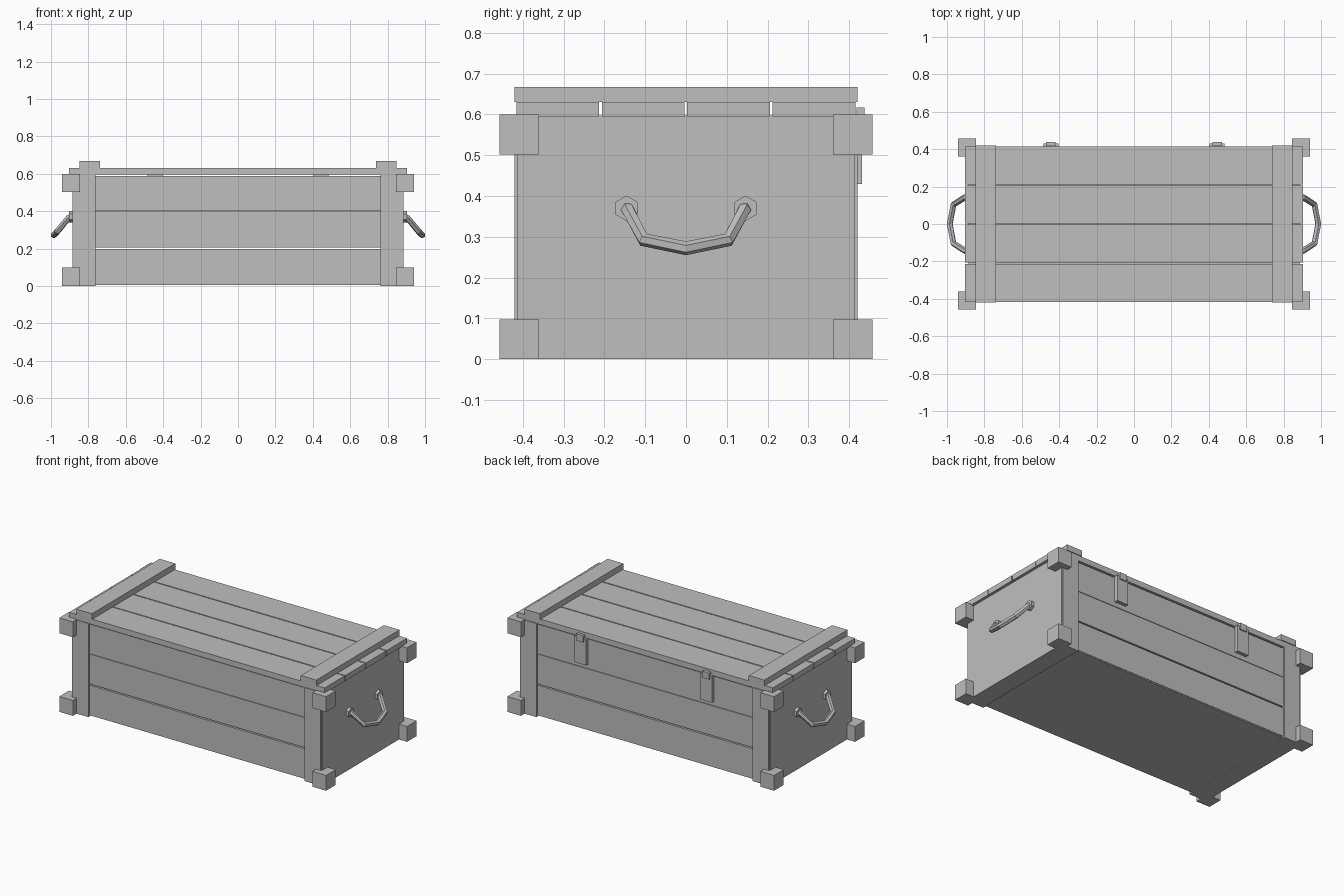
import bpy
import bmesh
from mathutils import Matrix

cube = bpy.data.objects.get("Cube")
if cube:
    bpy.data.objects.remove(cube, do_unlink=True)

grey = bpy.data.materials.new("plain grey")
grey.use_nodes = True
COLOUR = (0.52, 0.52, 0.52, 1)
grey.diffuse_color = COLOUR
grey.node_tree.nodes["Principled BSDF"].inputs["Base Color"].default_value = COLOUR


def add_mesh(name, bm):
    mesh = bpy.data.meshes.new(name)
    bm.to_mesh(mesh)
    bm.free()
    mesh.materials.append(grey)
    obj = bpy.data.objects.new(name, mesh)
    bpy.context.collection.objects.link(obj)
    return obj


def box(name, x, y, z):
    """Box from (low, high) ranges on each axis."""
    bm = bmesh.new()
    bmesh.ops.create_cube(bm, size=1)
    for v in bm.verts:
        v.co = [r[0] if c < 0 else r[1] for c, r in zip(v.co, (x, y, z))]
    return add_mesh(name, bm)


def span(sign, a, b):
    return tuple(sorted((sign * a, sign * b)))


SIDES = ((-1, "right"), (1, "left"))
DEPTHS = ((-1, "front"), (1, "back"))

# Floor
box("floor", (-0.77, 0.77), (-0.405, 0.405), (0.006, 0.03))

# Long walls, three planks each with narrow gaps
for sy, depth in DEPTHS:
    for i, z in enumerate(((0.013, 0.199), (0.207, 0.398), (0.401, 0.589))):
        box(f"{depth}_plank_{i + 1}", (-0.77, 0.77), span(sy, 0.375, 0.408), z)

# Lid planks
for i in range(4):
    y = -0.416 + i * 0.2095
    box(f"lid_plank_{i + 1}", (-0.903, 0.903), (y, y + 0.2025), (0.595, 0.63))

for sx, side in SIDES:
    # End wall and lid batten
    box(f"{side}_end_panel", span(sx, 0.768, 0.885), (-0.413, 0.413), (0, 0.598))
    box(f"{side}_lid_batten", span(sx, 0.737, 0.847), (-0.42, 0.42), (0.63, 0.667))

    # Corner posts and protective corner blocks
    for sy, depth in DEPTHS:
        box(f"{depth}_{side}_post", span(sx, 0.763, 0.878), span(sy, 0.36, 0.42), (0, 0.597))
        for level, z in (("lower", (0, 0.098)), ("upper", (0.502, 0.6))):
            box(f"{depth}_{side}_{level}_block", span(sx, 0.846, 0.942),
                span(sy, 0.36, 0.457), z)

    # Hexagonal handle mounts
    for sy, depth in DEPTHS:
        bm = bmesh.new()
        bmesh.ops.create_cone(bm, cap_ends=True, segments=6, radius1=0.031,
                              radius2=0.031, depth=0.02)
        bmesh.ops.transform(bm, verts=bm.verts, matrix=Matrix.Translation(
            (sx * 0.893, sy * 0.146, 0.37)) @ Matrix.Rotation(1.5708, 4, "Y")
            @ Matrix.Rotation(1.5708, 4, "Z"))
        add_mesh(f"{depth}_{side}_handle_mount", bm)

    # Drooping six-sided handle
    half = ((0.887, 0.145, 0.372), (0.905, 0.142, 0.365), (0.965, 0.104, 0.293))
    path = list(half) + [(0.985, 0, 0.272)] + [(x, -y, z) for x, y, z in reversed(half)]
    curve = bpy.data.curves.new(f"{side}_handle", "CURVE")
    curve.dimensions = "3D"
    curve.bevel_depth = 0.017
    curve.bevel_resolution = 1
    curve.use_fill_caps = True
    spline = curve.splines.new("POLY")
    spline.points.add(len(path) - 1)
    for point, (x, y, z) in zip(spline.points, path):
        point.co = (sx * x, y, z, 1)
    spline.use_smooth = False
    curve.materials.append(grey)
    handle = bpy.data.objects.new(f"{side}_handle", curve)
    bpy.context.collection.objects.link(handle)

    # Latch on the back: strap plate and catch
    cx = sx * 0.445
    box(f"{side}_latch_plate", (cx - 0.04, cx + 0.04), (0.4, 0.431), (0.43, 0.598))
    box(f"{side}_latch_catch", (cx - 0.025, cx + 0.025), (0.418, 0.438), (0.575, 0.617))
